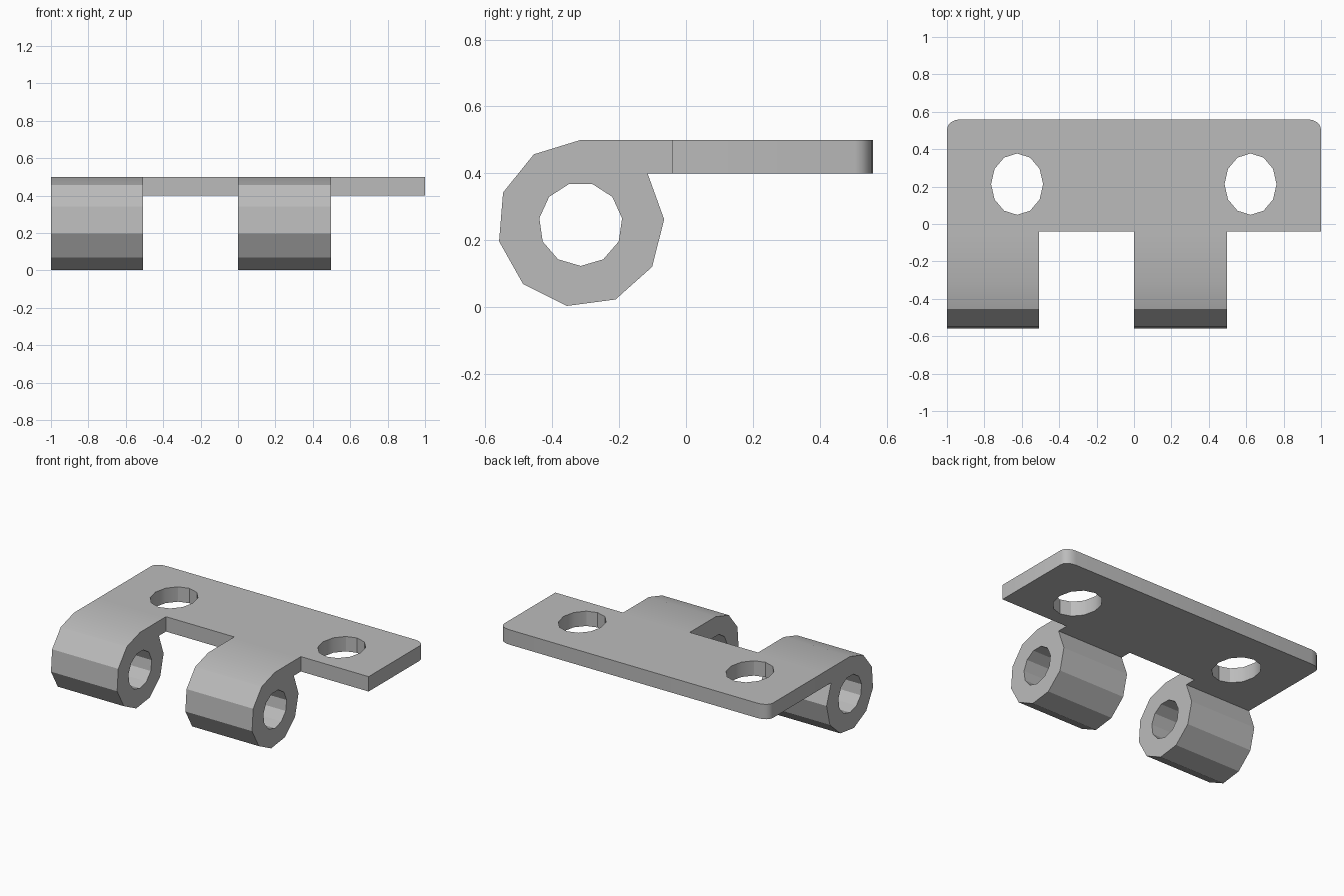
import bpy, bmesh
from math import cos, sin, radians
from mathutils import Vector

if "Cube" in bpy.data.objects:
    bpy.data.objects.remove(bpy.data.objects["Cube"])

JOINT, TOP, THICK = -0.04, 0.5, 0.1
KNUCKLES = [(-1.0, -0.508), (0.0, 0.496)]


def ring(cx, cy, rx, ry, count, start, step):
    """Points round an ellipse, angles in degrees."""
    angles = [radians(start + i * step) for i in range(count)]
    return [(cx + rx * cos(a), cy + ry * sin(a)) for a in angles]


def extrude_loops(bm, loops, place, depth):
    """Fill an outline with holes and extrude it into a solid."""
    edges = []
    for loop in loops:
        verts = [bm.verts.new(place(*p)) for p in loop]
        edges += [bm.edges.new((v, verts[i - 1])) for i, v in enumerate(verts)]
    filled = bmesh.ops.triangle_fill(bm, edges=edges, use_beauty=True)
    faces = [g for g in filled["geom"] if isinstance(g, bmesh.types.BMFace)]
    result = bmesh.ops.extrude_face_region(bm, geom=faces, use_keep_orig=True)
    moved = [g for g in result["geom"] if isinstance(g, bmesh.types.BMVert)]
    bmesh.ops.translate(bm, verts=moved, vec=depth)


bm = bmesh.new()

# Mounting plate with rounded rear corners and two screw holes
front_x = [x for span in KNUCKLES for x in span] + [1.0]
outline = [(x, JOINT) for x in front_x]
outline += ring(0.925, 0.506, 0.075, 0.054, 5, 0, 22.5)
outline += ring(-0.925, 0.506, 0.075, 0.054, 5, 90, 22.5)
holes = [ring(x, 0.213, 0.139, 0.164, 12, 90, 30) for x in (-0.625, 0.623)]
extrude_loops(bm, [outline] + holes,
              lambda x, y: (x, y, TOP), Vector((0, 0, -THICK)))

# Curled knuckles with pin holes
curl = [(JOINT, TOP)] + ring(-0.315, 0.25, 0.25, 0.25, 10, 90, 34.1)
curl += [(JOINT, TOP - THICK)]
pin_hole = ring(-0.315, 0.248, 0.125, 0.125, 11, -90, 360 / 11)
for x0, x1 in KNUCKLES:
    extrude_loops(bm, [curl, pin_hole],
                  lambda y, z: (x0, y, z), Vector((x1 - x0, 0, 0)))

# Open the touching faces and weld the knuckles to the plate
inner = [f for f in bm.faces
         if all(abs(v.co.y - JOINT) < 1e-4 for v in f.verts)
         and any(a < f.calc_center_median().x < b for a, b in KNUCKLES)]
bmesh.ops.delete(bm, geom=inner, context='FACES')
bmesh.ops.remove_doubles(bm, verts=bm.verts, dist=1e-4)
bmesh.ops.recalc_face_normals(bm, faces=bm.faces)

mesh = bpy.data.meshes.new("hinge_leaf")
bm.to_mesh(mesh)
bm.free()
hinge = bpy.data.objects.new("hinge_leaf", mesh)
bpy.context.collection.objects.link(hinge)

# Plain grey metal
grey = bpy.data.materials.new("grey_metal")
grey.use_nodes = True
colour = (0.5, 0.5, 0.5, 1)
grey.diffuse_color = colour
grey.node_tree.nodes["Principled BSDF"].inputs["Base Color"].default_value = colour
mesh.materials.append(grey)

bpy.ops.object.select_all(action='DESELECT')
hinge.select_set(True)
bpy.context.view_layer.objects.active = hinge
bpy.ops.object.shade_smooth_by_angle(angle=radians(30.5))
